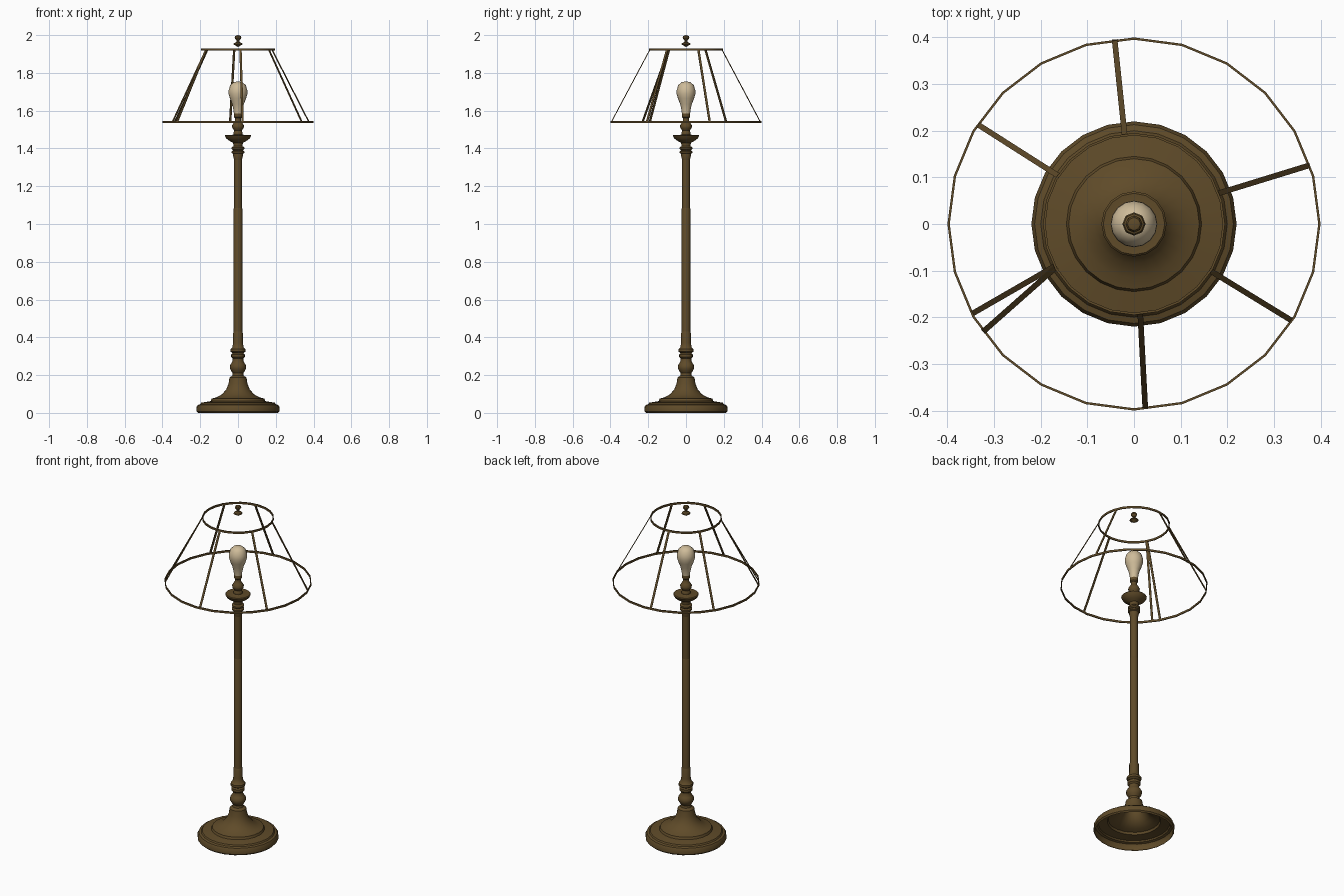
import bpy, bmesh, math
from mathutils import Vector

if "Cube" in bpy.data.objects:
    bpy.data.objects.remove(bpy.data.objects["Cube"])


def material(name, rgb):
    m = bpy.data.materials.new(name)
    m.use_nodes = True
    m.diffuse_color = (*rgb, 1)
    m.node_tree.nodes["Principled BSDF"].inputs["Base Color"].default_value = (*rgb, 1)
    return m


bronze = material("aged bronze", (0.115, 0.07, 0.022))
glass = material("cream glass", (0.62, 0.5, 0.32))


def finish(name, bm, mat, smooth=True):
    bmesh.ops.recalc_face_normals(bm, faces=bm.faces)
    me = bpy.data.meshes.new(name)
    bm.to_mesh(me)
    bm.free()
    me.materials.append(mat)
    ob = bpy.data.objects.new(name, me)
    bpy.context.collection.objects.link(ob)
    if smooth:
        bpy.ops.object.select_all(action='DESELECT')
        ob.select_set(True)
        bpy.context.view_layer.objects.active = ob
        bpy.ops.object.shade_smooth_by_angle(angle=math.radians(40))
    return ob


def lathe(name, profile, mat, sides=24, closed=False):
    """Spin (radius, height) points around z; closed joins last point to first."""
    bm = bmesh.new()
    pts = [bm.verts.new((r, 0, z)) for r, z in profile]
    pairs = list(zip(pts, pts[1:])) + ([(pts[-1], pts[0])] if closed else [])
    edges = [bm.edges.new(p) for p in pairs]
    bmesh.ops.spin(bm, geom=pts + edges, axis=(0, 0, 1), cent=(0, 0, 0),
                   angle=math.tau, steps=sides, use_duplicate=False)
    bmesh.ops.remove_doubles(bm, verts=bm.verts, dist=0.0005)
    return finish(name, bm, mat)


# Hollow bell foot, open underneath
lathe("foot", [(.212, 0), (.22, .008), (.22, .03), (.213, .042), (.2, .046),
               (.195, .054), (.145, .062), (.14, .075), (.115, .082), (.085, .098),
               (.062, .125), (.05, .155), (.045, .187), (.03, .197)], bronze)

# Turned rings above the foot
lathe("lower_turning", [(.03, .197), (.028, .21), (.036, .222), (.043, .235),
                        (.043, .25), (.036, .262), (.028, .275), (.028, .287),
                        (.036, .295), (.036, .31), (.028, .316), (.04, .324),
                        (.04, .337), (.03, .347), (.026, .37), (.026, .42),
                        (.023, .43)], bronze, 16)

# Long pole in two sections
lathe("lower_pole", [(.023, .43), (.023, 1.08), (.021, 1.085)], bronze, 16)
lathe("upper_pole", [(.021, 1.085), (.021, 1.34)], bronze, 16)

# Capital rings and drip cup
lathe("capital", [(.021, 1.34), (.026, 1.36), (.026, 1.372), (.034, 1.376),
                  (.034, 1.384), (.026, 1.39), (.034, 1.397), (.034, 1.405),
                  (.024, 1.412), (.026, 1.43), (.045, 1.44), (.062, 1.453),
                  (.07, 1.468), (.066, 1.472), (.035, 1.47), (.024, 1.474),
                  (.024, 1.482)], bronze, 16)

# Socket below the bulb
lathe("socket", [(.024, 1.482), (.02, 1.495), (.03, 1.508), (.032, 1.52),
                 (.024, 1.535), (.016, 1.545), (.016, 1.56), (.022, 1.566),
                 (.022, 1.585), (0, 1.587)], bronze, 16)

# Pear shaped bulb
lathe("bulb", [(0, 1.582), (.022, 1.585), (.024, 1.605), (.031, 1.635), (.043, 1.665),
               (.05, 1.69), (.049, 1.71), (.041, 1.735), (.025, 1.75), (0, 1.755)],
      glass, 16)

# Finial at the top
lathe("finial", [(0, 1.938), (.008, 1.94), (.012, 1.945), (.025, 1.95), (.022, 1.957),
                 (.01, 1.962), (.007, 1.972), (.014, 1.978), (.018, 1.986),
                 (.014, 1.996), (0, 2.0)], bronze, 8)

# Shade frame hoops
for name, r, z in (("top_hoop", .195, 1.924), ("bottom_hoop", .4, 1.54)):
    lathe(name, [(r, z - .006), (r, z + .006), (r - .005, z + .006), (r - .005, z - .006)],
          bronze, 24, closed=True)


# Flat shade ribs: angle at the top hoop, angle at the bottom hoop
def rib(name, top_angle, bottom_angle):
    def point(r, a, z):
        return Vector((r * math.cos(math.radians(a)), r * math.sin(math.radians(a)), z))
    top, bottom = point(.191, top_angle, 1.924), point(.396, bottom_angle, 1.54)
    along = (top - bottom).normalized()
    side = along.cross(Vector((0, 0, 1))).normalized()
    out = side.cross(along)
    bm = bmesh.new()
    bmesh.ops.create_cube(bm, size=1)
    for v in bm.verts:
        x, y, z = v.co
        v.co = (top + bottom) / 2 + side * x * .012 + out * y * .004 + (top - bottom) * z
    finish(name, bm, bronze, False)


ribs = [(20, 18.5), (96, 96), (147.5, 147.5), (208, 209), (209, 215.5), (274, 273.5), (328.5, 328.5)]
for i, (a, b) in enumerate(ribs):
    rib(f"shade_rib_{i + 1}", a, b)
